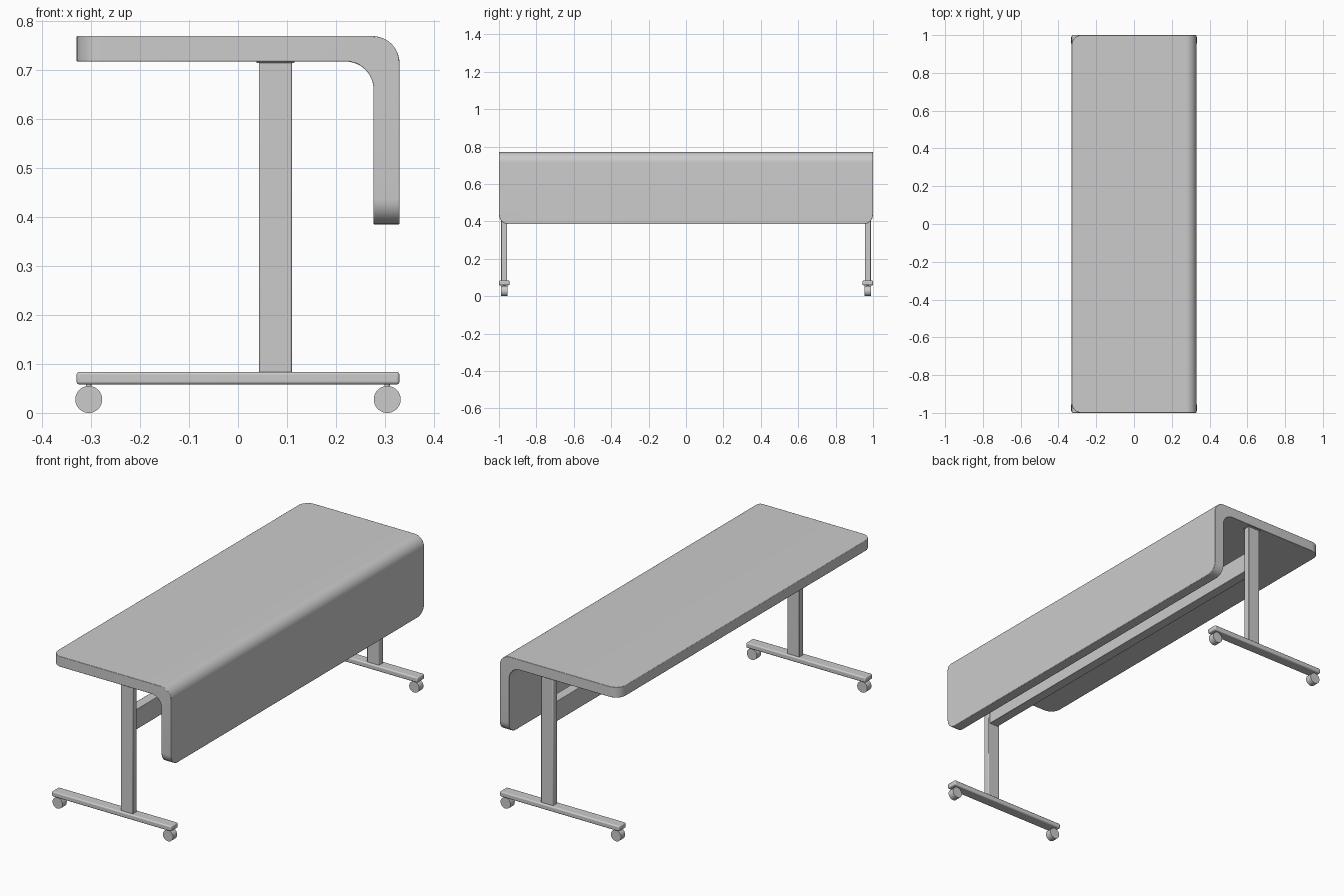
import bpy, bmesh, math
from math import pi, sin, cos

if "Cube" in bpy.data.objects:
    bpy.data.objects.remove(bpy.data.objects["Cube"])


def finish(ob, width, segments=2):
    # small softened edges and smooth shading
    if width:
        m = ob.modifiers.new("soft_edges", 'BEVEL')
        m.width = width
        m.segments = segments
        m.limit_method = 'ANGLE'
        m.angle_limit = math.radians(40)
    bpy.ops.object.select_all(action='DESELECT')
    ob.select_set(True)
    bpy.context.view_layer.objects.active = ob
    bpy.ops.object.shade_smooth_by_angle(angle=math.radians(35))
    return ob


def box(name, x0, x1, y0, y1, z0, z1, width=0.003, segments=2):
    bpy.ops.mesh.primitive_cube_add(size=1)
    ob = bpy.context.object
    ob.name = name
    center = ((x0 + x1) / 2, (y0 + y1) / 2, (z0 + z1) / 2)
    size = (x1 - x0, y1 - y0, z1 - z0)
    for v in ob.data.vertices:
        v.co = [c + a * s for c, a, s in zip(center, v.co, size)]
    return finish(ob, width, segments)


def cylinder(name, r, depth, loc, rot=(0, 0, 0), width=0.0):
    bpy.ops.mesh.primitive_cylinder_add(vertices=40, radius=r, depth=depth,
                                        location=loc, rotation=rot)
    ob = bpy.context.object
    ob.name = name
    return finish(ob, width)


def tabletop():
    # folded L-shaped slab: profile extruded along y
    def arc(cx, cz, r, a0, a1, n=12):
        return [(cx + r * cos(a0 + (a1 - a0) * i / n),
                 cz + r * sin(a0 + (a1 - a0) * i / n)) for i in range(n + 1)]
    profile = [(-0.33, 0.718), (-0.33, 0.77)]
    profile += arc(0.275, 0.715, 0.055, pi / 2, 0)
    profile += [(0.33, 0.385), (0.277, 0.385)]
    profile += arc(0.22, 0.661, 0.057, 0, pi / 2)
    bm = bmesh.new()
    face = bm.faces.new([bm.verts.new((x, -1, z)) for x, z in profile])
    ext = bmesh.ops.extrude_face_region(bm, geom=[face])
    bmesh.ops.translate(bm, vec=(0, 2, 0),
                        verts=[g for g in ext['geom'] if isinstance(g, bmesh.types.BMVert)])
    bmesh.ops.recalc_face_normals(bm, faces=bm.faces[:])

    # rounded free corners of the top and of the hanging panel
    def corner(e):
        a, b = e.verts
        if abs(a.co.y - b.co.y) > 0.01:
            return False
        return (all(abs(v.co.x + 0.33) < 1e-4 for v in e.verts)
                or all(abs(v.co.z - 0.385) < 1e-4 for v in e.verts))
    bmesh.ops.bevel(bm, geom=[e for e in bm.edges if corner(e)], offset=0.052,
                    offset_type='OFFSET', segments=8, profile=0.5, affect='EDGES')
    me = bpy.data.meshes.new("tabletop")
    bm.to_mesh(me)
    bm.free()
    ob = bpy.data.objects.new("tabletop", me)
    bpy.context.collection.objects.link(ob)
    return finish(ob, 0.002)


tabletop()

# legs at both ends
for side, s in (("front", -1), ("back", 1)):
    y = 0.972 * s
    box(side + "_post", 0.043, 0.11, y - 0.016, y + 0.016, 0.08, 0.72)
    box(side + "_post_cap", 0.038, 0.115, y - 0.02, y + 0.02, 0.715, 0.72, 0.001)
    box(side + "_foot", -0.33, 0.33, y - 0.028, y + 0.028, 0.058, 0.084, 0.006, 3)
    # casters
    for end, x in (("left", -0.305), ("right", 0.305)):
        cylinder(f"{side}_{end}_wheel", 0.0275, 0.034, (x, y, 0.0275), (pi / 2, 0, 0))
        cylinder(f"{side}_{end}_caster_stem", 0.006, 0.02, (x, y, 0.052))

# beam joining the posts
box("cross_beam", 0.052, 0.101, -0.96, 0.96, 0.487, 0.587, 0.002)
